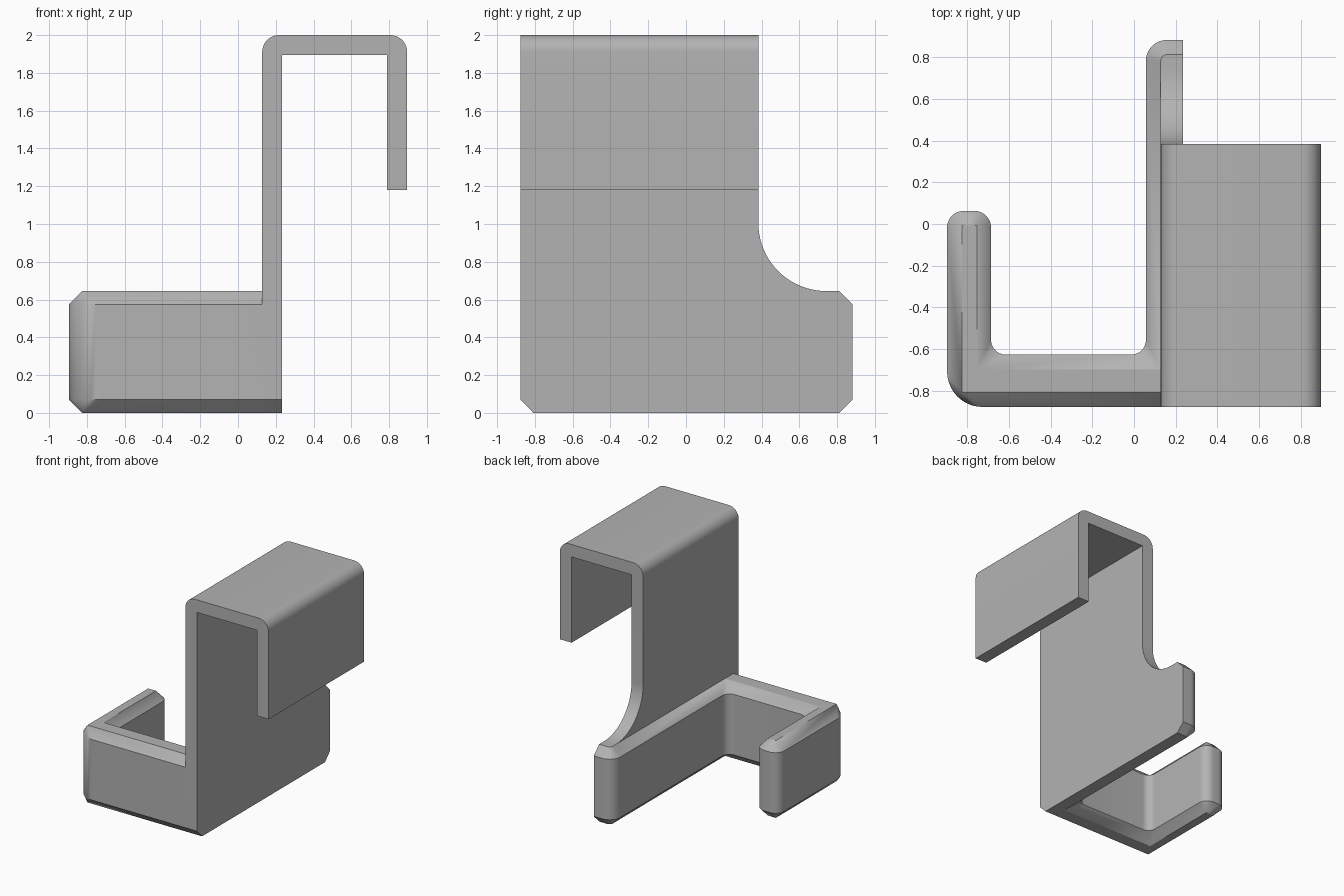
import bpy, bmesh
from math import sin, cos, pi
from mathutils import Vector

if "Cube" in bpy.data.objects:
    bpy.data.objects.remove(bpy.data.objects["Cube"])

BASE_H, CHAMFER, FRONT, PANEL_BACK = 0.645, 0.07, -0.877, 0.383
PANEL_IN, PANEL_OUT, SPLIT = 0.128, 0.234, 1.1

grey = bpy.data.materials.new("grey plastic")
grey.use_nodes = True
grey.diffuse_color = (0.45, 0.45, 0.45, 1)
grey.node_tree.nodes["Principled BSDF"].inputs["Base Color"].default_value = (0.45, 0.45, 0.45, 1)


def rounded(corners, steps=10):
    """Outline with right-angled corners (u, v, radius) turned into arcs."""
    pts = [Vector(c[:2]) for c in corners]
    out = []
    for i, p in enumerate(pts):
        r = corners[i][2]
        a = (pts[i - 1] - p).normalized()
        b = (pts[(i + 1) % len(pts)] - p).normalized()
        for k in range(steps + 1):
            t = k / steps * pi / 2
            out.append(p + r * (a + b) - r * (b * cos(t) + a * sin(t)))
    return out


def loft(name, rings):
    """Closed solid through rings with equal point counts."""
    bm = bmesh.new()
    loops = [[bm.verts.new(p) for p in ring] for ring in rings]
    n = len(loops[0])
    for low, high in zip(loops, loops[1:]):
        for i in range(n):
            j = (i + 1) % n
            bm.faces.new((low[i], low[j], high[j], high[i]))
    bm.faces.new(loops[0][::-1])
    bm.faces.new(loops[-1])
    bmesh.ops.remove_doubles(bm, verts=bm.verts, dist=1e-5)
    bmesh.ops.recalc_face_normals(bm, faces=bm.faces)
    mesh = bpy.data.meshes.new(name)
    bm.to_mesh(mesh)
    bm.free()
    mesh.materials.append(grey)
    obj = bpy.data.objects.new(name, mesh)
    bpy.context.collection.objects.link(obj)
    return obj


# Lower J-shaped cradle, chamfered above and below
outer = rounded([(PANEL_OUT, FRONT, 0), (PANEL_OUT, 0.882, 0), (0.057, 0.882, 0.1),
                 (0.057, -0.626, 0.07), (-0.685, -0.626, 0.07), (-0.685, 0.063, 0.08),
                 (-0.896, 0.063, 0.08), (-0.896, FRONT, 0.17)])
inner = rounded([(PANEL_OUT, -0.808, 0), (PANEL_OUT, 0.812, 0), (PANEL_IN, 0.812, 0.03),
                 (PANEL_IN, -0.698, 0), (-0.752, -0.698, 0), (-0.752, -0.008, 0),
                 (-0.824, -0.008, 0), (-0.824, -0.808, 0)])
levels = [(inner, 0), (outer, CHAMFER), (outer, BASE_H - CHAMFER), (inner, BASE_H)]
hook = loft("door_hook", [[(p.x, p.y, z) for p in ring] for ring, z in levels])

# Upper clip that folds over the door
clip = rounded([(PANEL_IN, SPLIT, 0), (PANEL_OUT, SPLIT, 0), (PANEL_OUT, 1.895, 0),
                (0.788, 1.895, 0), (0.788, 1.18, 0), (0.896, 1.18, 0),
                (0.896, 2, 0.09), (PANEL_IN, 2, 0.09)])
upper = loft("clip", [[(p.x, y, p.y) for p in clip] for y in (FRONT, PANEL_BACK)])

# Panel with a sweeping concave back edge
r, low = 0.36, BASE_H - CHAMFER
sweep = [(PANEL_BACK + r - r * sin(k / 20 * pi / 2), BASE_H + r - r * cos(k / 20 * pi / 2))
         for k in range(21)]
side = [(FRONT, low), (PANEL_BACK + r, low)] + sweep + [(PANEL_BACK, SPLIT), (FRONT, SPLIT)]
panel = loft("panel", [[(x, y, z) for y, z in side] for x in (PANEL_IN, PANEL_OUT)])

# Fuse the parts into one moulded piece
for part in (panel, upper):
    mod = hook.modifiers.new("fuse", 'BOOLEAN')
    mod.operation, mod.solver, mod.object = 'UNION', 'EXACT', part
bpy.context.view_layer.update()
fused = bpy.data.meshes.new_from_object(hook.evaluated_get(bpy.context.evaluated_depsgraph_get()))
hook.modifiers.clear()
for part in (panel, upper):
    bpy.data.objects.remove(part)
bm = bmesh.new()
bm.from_mesh(fused)
bmesh.ops.remove_doubles(bm, verts=bm.verts, dist=1e-4)
bmesh.ops.dissolve_limit(bm, angle_limit=0.01, verts=bm.verts, edges=bm.edges)
bm.to_mesh(fused)
bm.free()
hook.data = fused

bpy.ops.object.select_all(action='DESELECT')
hook.select_set(True)
bpy.context.view_layer.objects.active = hook
bpy.ops.object.shade_smooth_by_angle(angle=pi / 6)
